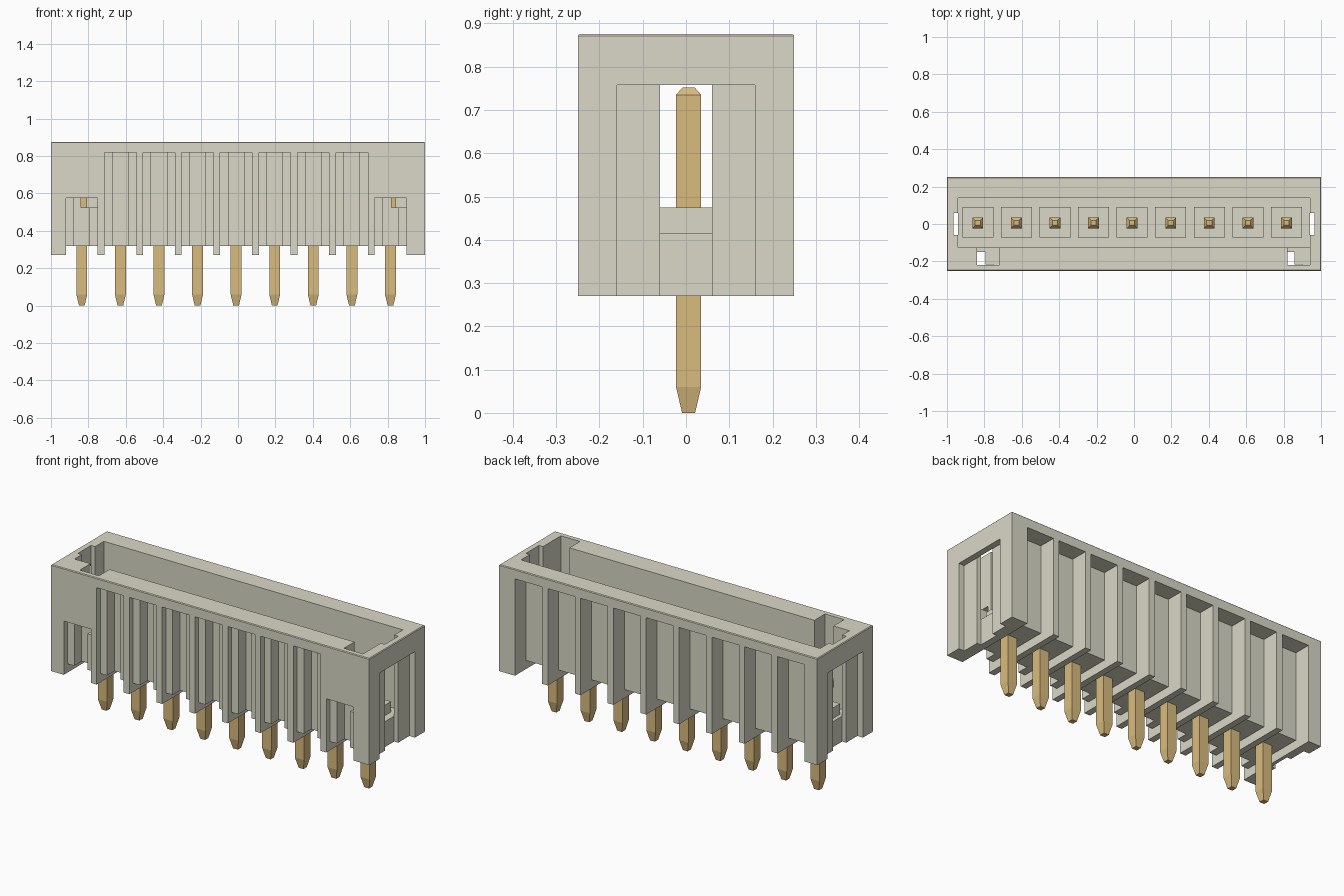
import bpy, bmesh

cube = bpy.data.objects.get("Cube")
if cube:
    bpy.data.objects.remove(cube, do_unlink=True)


def material(name, rgb):
    m = bpy.data.materials.new(name)
    m.use_nodes = True
    m.diffuse_color = (*rgb, 1)
    m.node_tree.nodes["Principled BSDF"].inputs["Base Color"].default_value = (*rgb, 1)
    return m


ivory = material("ivory plastic", (0.70, 0.69, 0.57))
gold = material("gold metal", (0.70, 0.50, 0.21))


def add_box(bm, x0, x1, y0, y1, z0, z1):
    verts = bmesh.ops.create_cube(bm, size=1)["verts"]
    for v in verts:
        v.co = ((x0 + x1) / 2 + v.co.x * (x1 - x0),
                (y0 + y1) / 2 + v.co.y * (y1 - y0),
                (z0 + z1) / 2 + v.co.z * (z1 - z0))


def finish(name, bm, mat):
    mesh = bpy.data.meshes.new(name)
    bm.normal_update()
    bm.to_mesh(mesh)
    bm.free()
    mesh.materials.append(mat)
    obj = bpy.data.objects.new(name, mesh)
    bpy.context.collection.objects.link(obj)
    return obj


def boxes(name, dims, mat):
    bm = bmesh.new()
    for d in dims:
        add_box(bm, *d)
    return finish(name, bm, mat)


def cut(target, dims):
    """Subtract a set of separate boxes from the target."""
    cutter = boxes("cutter", dims, ivory)
    cutter.hide_render = True
    mod = target.modifiers.new("cut", 'BOOLEAN')
    mod.operation = 'DIFFERENCE'
    mod.solver = 'EXACT'
    mod.object = cutter
    bpy.context.view_layer.objects.active = target
    bpy.ops.object.modifier_apply(modifier=mod.name)
    bpy.data.objects.remove(cutter, do_unlink=True)


# Pin positions
PITCH = 0.2063
PINS = [-0.01 + PITCH * (i - 4) for i in range(9)]
PIN_Y = 0.006
HALF = 0.085     # half width of each wall pocket
FLOOR = 0.415

# Housing block with a slightly softened top rim
bm = bmesh.new()
add_box(bm, -1, 1, -0.25, 0.25, 0.27, 0.875)
rim = [e for e in bm.edges if all(v.co.z > 0.8 for v in e.verts)]
bmesh.ops.bevel(bm, geom=rim, offset=0.004, segments=1, affect='EDGES')
housing = finish("housing", bm, ivory)

# Open mating cavity
cut(housing, [(-0.94, 0.94, -0.125, 0.138, FLOOR, 1)])

# Keying notches inside the front wall
cut(housing, [(-0.84, -0.72, -0.22, -0.10, 0.525, 1),
              (0.82, 0.94, -0.22, -0.10, 0.525, 1)])

# Back wall pockets
cut(housing, [(x - HALF, x + HALF, 0.152, 0.3, 0.2, 0.82) for x in PINS])

# Front wall pockets, short at both ends
tops = [0.575 if i in (0, 8) else 0.82 for i in range(9)]
cut(housing, [(x - HALF, x + HALF, -0.3, -0.217, 0.2, t) for x, t in zip(PINS, tops)])
cut(housing, [(x - 0.042, x + 0.042, -0.3, -0.15, 0.2, t) for x, t in zip(PINS, tops)])

# Channels across the underside
cut(housing, [(x - HALF, x + HALF, -0.3, 0.3, 0.2, 0.32) for x in PINS])

# End wall recesses, then the slots through them
cut(housing, [(s * 1.0 - 0.035, s * 1.0 + 0.035, -0.16, 0.16, 0.2, 0.758) for s in (-1, 1)])
cut(housing, [(s * 0.9525 - 0.0125, s * 0.9525 + 0.0125, -0.06, 0.06, 0.2, 1) for s in (-1, 1)])

# Raised pads around the pins
boxes("pin_pads", [(x - 0.083, x + 0.083, -0.073, 0.09, FLOOR - 0.01, 0.475)
                   for x in PINS], ivory)

# Square pins with tapered tips
for i, x in enumerate(PINS):
    bm = bmesh.new()
    rings = []
    for z, h in ((0, 0.015), (0.06, 0.029), (0.735, 0.029), (0.752, 0.014)):
        rings.append([bm.verts.new((x + sx * h, PIN_Y + sy * h, z))
                      for sx, sy in ((-1, -1), (1, -1), (1, 1), (-1, 1))])
    bm.faces.new(rings[0][::-1])
    bm.faces.new(rings[-1])
    for a, b in zip(rings, rings[1:]):
        for k in range(4):
            n = (k + 1) % 4
            bm.faces.new((a[k], a[n], b[n], b[k]))
    finish(f"pin_{i + 1}", bm, gold)
